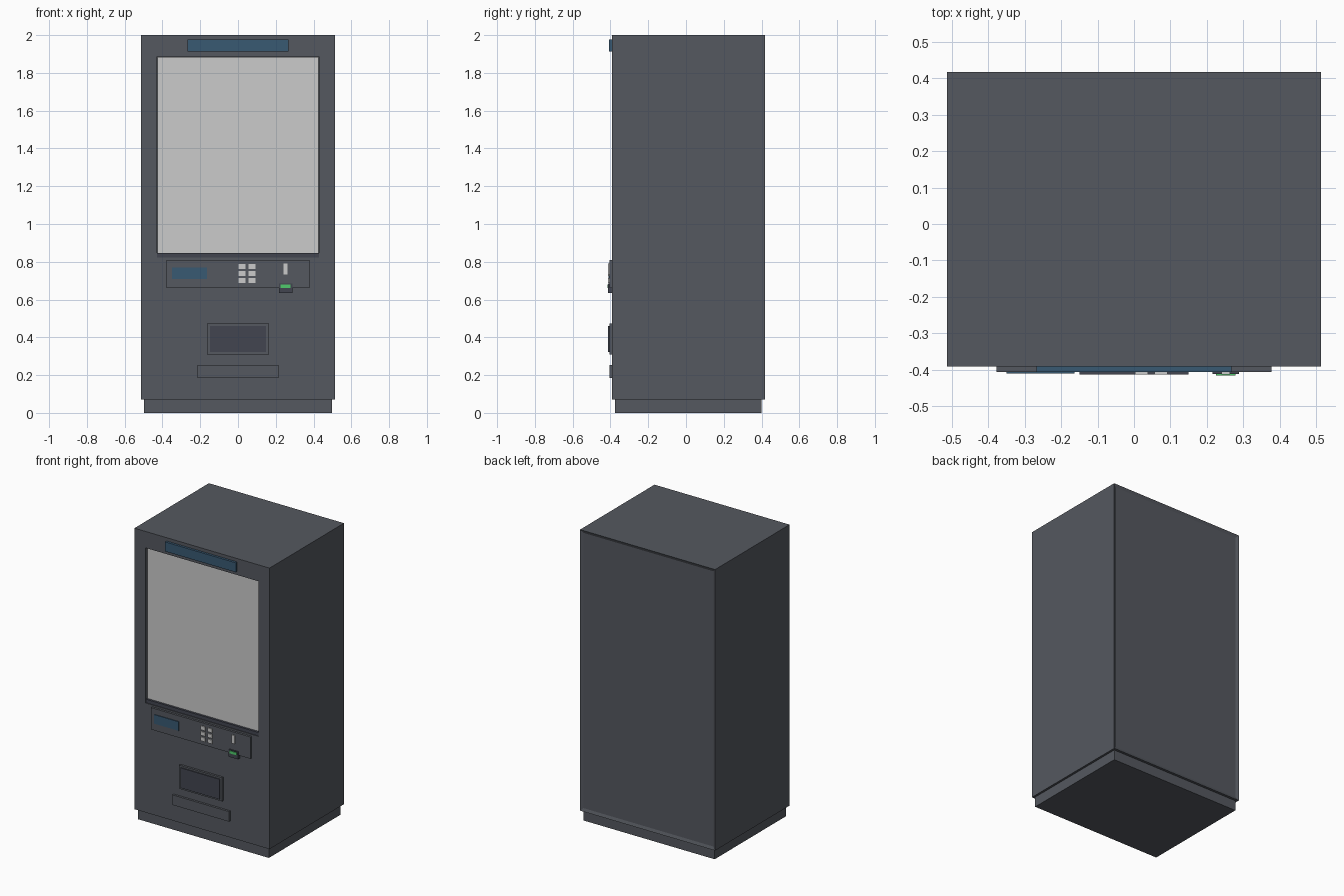
import bpy
import bmesh

if "Cube" in bpy.data.objects:
    bpy.data.objects.remove(bpy.data.objects["Cube"])


def material(name, r, g, b):
    m = bpy.data.materials.new(name)
    m.diffuse_color = (r, g, b, 1)
    m.use_nodes = True
    m.node_tree.nodes["Principled BSDF"].inputs["Base Color"].default_value = m.diffuse_color
    return m


BODY = material("body_grey", 0.09, 0.098, 0.115)
DARK = material("dark_grey", 0.055, 0.06, 0.08)
BLUE = material("screen_blue", 0.04, 0.10, 0.17)
PALE = material("pale_grey", 0.6, 0.6, 0.6)
GLASS = material("glass", 0.64, 0.65, 0.66)
GREEN = material("green_light", 0.08, 0.6, 0.15)


def box(name, x, y, z, mat):
    """Box from (min, max) ranges on each axis."""
    bm = bmesh.new()
    bmesh.ops.create_cube(bm, size=1)
    for v in bm.verts:
        v.co = [r[0] if c < 0 else r[1] for c, r in zip(v.co, (x, y, z))]
    me = bpy.data.meshes.new(name)
    bm.to_mesh(me)
    bm.free()
    me.materials.append(mat)
    ob = bpy.data.objects.new(name, me)
    bpy.context.collection.objects.link(ob)
    return ob


def inset_face(bm, axis, sign, border, depth):
    """Inset the face pointing along the axis and push it inwards."""
    face = max(bm.faces, key=lambda f: sign * f.calc_center_median()[axis])
    bmesh.ops.inset_region(bm, faces=[face], thickness=border, use_even_offset=True)
    for v in face.verts:
        v.co[axis] -= sign * depth
    return face


FRONT = -0.391

# Cabinet: recessed window in the front, shallow recessed panel at the back
cabinet = box("cabinet", (-0.513, 0.513), (FRONT, 0.417), (0.07, 2.0), BODY)
bm = bmesh.new()
bm.from_mesh(cabinet.data)
bm.normal_update()
inset_face(bm, 1, 1, 0.02, 0.008)
window = inset_face(bm, 1, -1, 0.02, 0.03)
for v in window.verts:
    rim = [e.other_vert(v) for e in v.link_edges if e.other_vert(v) not in window.verts]
    x = 0.428 if v.co.x > 0 else -0.428
    z = 1.887 if v.co.z > 1 else 0.822
    v.co.x, v.co.z, v.co.y = x, z, FRONT
# Extrude the window opening inwards to form its side walls
new = bmesh.ops.extrude_face_region(bm, geom=[window])["geom"]
for v in [g for g in new if isinstance(g, bmesh.types.BMVert)]:
    v.co.y = FRONT + 0.03
if window.is_valid:
    bmesh.ops.delete(bm, geom=[window], context='FACES_ONLY')
bmesh.ops.recalc_face_normals(bm, faces=bm.faces)
bm.to_mesh(cabinet.data)
bm.free()

box("plinth", (-0.498, 0.498), (-0.376, 0.40), (0, 0.07), BODY)

# Window glass and the sill below it
box("window_glass", (-0.425, 0.425), (FRONT + 0.018, FRONT + 0.028), (0.83, 1.884), GLASS)
box("window_sill", (-0.428, 0.428), (FRONT + 0.003, FRONT + 0.029), (0.823, 0.847), DARK)

# Header sign
box("header_sign", (-0.268, 0.268), (-0.407, FRONT), (1.912, 1.977), BLUE)

# Control panel with display, keys, coin slot and card reader
box("control_panel", (-0.378, 0.378), (-0.406, FRONT), (0.66, 0.81), BODY)
box("display", (-0.35, -0.163), (-0.411, -0.405), (0.709, 0.771), BLUE)
for row in range(3):
    for col in range(2):
        cx, cz = 0.021 + col * 0.053, 0.776 - row * 0.038
        box(f"key_{row}_{col}", (cx - 0.018, cx + 0.018), (-0.413, -0.405),
            (cz - 0.013, cz + 0.013), PALE)
box("coin_slot", (0.24, 0.263), (-0.413, -0.405), (0.733, 0.79), PALE)
box("card_reader", (0.216, 0.288), (-0.412, FRONT), (0.634, 0.686), DARK)
box("card_reader_light", (0.225, 0.279), (-0.416, -0.411), (0.661, 0.679), GREEN)

# Delivery hatch: frame with a proud flap
box("hatch_frame", (-0.163, 0.163), (-0.406, FRONT), (0.31, 0.472), BODY)
box("hatch_flap", (-0.149, 0.149), (-0.413, -0.405), (0.322, 0.46), DARK)

# Lower kick plate
box("lower_plate", (-0.215, 0.215), (-0.406, FRONT), (0.185, 0.254), BODY)
